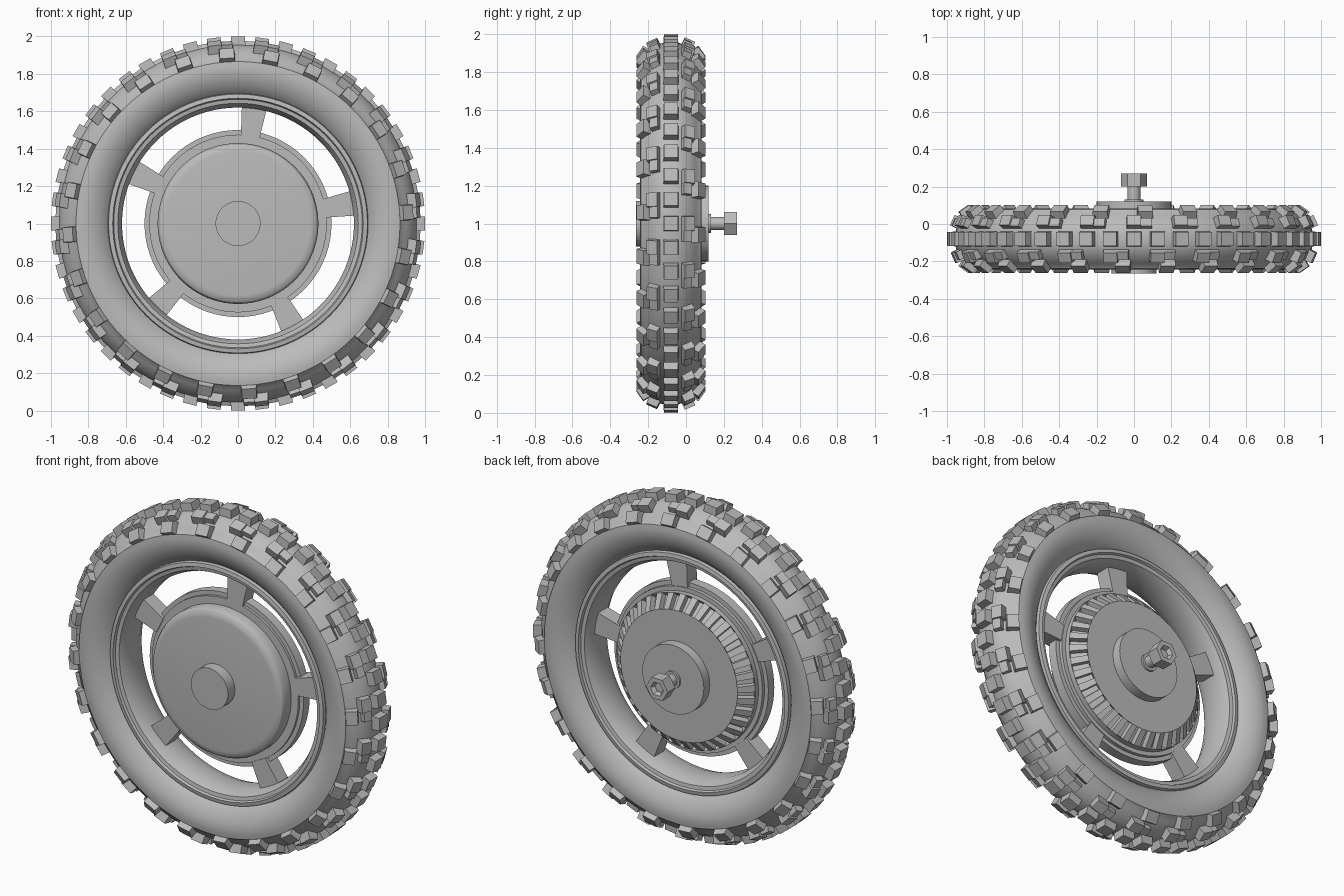
import bpy, bmesh
from math import sin, cos, pi, radians
from mathutils import Vector

cube = bpy.data.objects.get("Cube")
if cube:
    bpy.data.objects.remove(cube, do_unlink=True)

grey = bpy.data.materials.new("plain grey")
grey.use_nodes = True
grey.diffuse_color = (0.5, 0.5, 0.5, 1)
grey.node_tree.nodes["Principled BSDF"].inputs["Base Color"].default_value = (0.5, 0.5, 0.5, 1)

MID = -0.08  # middle plane of the tyre
HUB = Vector((0, 0, 1))


def finish(bm, name, smooth=True):
    bmesh.ops.recalc_face_normals(bm, faces=bm.faces[:])
    mesh = bpy.data.meshes.new(name)
    bm.to_mesh(mesh)
    bm.free()
    mesh.materials.append(grey)
    obj = bpy.data.objects.new(name, mesh)
    bpy.context.collection.objects.link(obj)
    if smooth:
        bpy.ops.object.select_all(action='DESELECT')
        obj.select_set(True)
        bpy.context.view_layer.objects.active = obj
        bpy.ops.object.shade_smooth_by_angle(angle=radians(28))
    return obj


def lathe(profile, segments, closed=False):
    """Turn a (radius, y) profile around the axle."""
    bm = bmesh.new()
    rings = []
    for i in range(segments):
        a = 2 * pi * i / segments
        rings.append([bm.verts.new(HUB + Vector((r * cos(a), y, r * sin(a)))) for r, y in profile])
    count = len(profile)
    for i in range(segments):
        here, there = rings[i], rings[(i + 1) % segments]
        for j in range(count if closed else count - 1):
            k = (j + 1) % count
            bm.faces.new((here[j], here[k], there[k], there[j]))
    bmesh.ops.remove_doubles(bm, verts=bm.verts[:], dist=1e-5)
    bmesh.ops.recalc_face_normals(bm, faces=bm.faces[:])
    return bm


def mirrored(half):
    """Mirror a (radius, offset) half profile across the middle plane."""
    return [(r, MID + o) for r, o in half] + [(r, MID - o) for r, o in reversed(half)]


def block(bm, origin, axes, base, top, height):
    """Tapered block: base and top are (tangent, across) sizes."""
    t, a, n = axes
    rows = []
    for (w, d), h in ((base, -0.012), (top, height)):
        rows.append([bm.verts.new(origin + t * (sx * w / 2) + a * (sy * d / 2) + n * h)
                     for sx, sy in ((-1, -1), (1, -1), (1, 1), (-1, 1))])
    low, high = rows
    bm.faces.new(low)
    bm.faces.new(high)
    for i in range(4):
        j = (i + 1) % 4
        bm.faces.new((low[i], low[j], high[j], high[i]))


# Tyre carcass with a small ledge below the tread
tyre = [(0.957, 0.03), (0.947, 0.065), (0.925, 0.1), (0.895, 0.132), (0.87, 0.15),
        (0.866, 0.158), (0.84, 0.162), (0.81, 0.162), (0.775, 0.153), (0.74, 0.137),
        (0.71, 0.115), (0.692, 0.095)]
finish(lathe(mirrored(tyre), 96, closed=True), "tyre")

# Rim with raised lips
rim = [(0.7, 0.08), (0.692, 0.118), (0.67, 0.122), (0.664, 0.108), (0.643, 0.104),
       (0.636, 0.09), (0.62, 0.05)]
finish(lathe(mirrored(rim), 96, closed=True), "rim")

# Tread knobs: centre row, then staggered middle and shoulder rows
COUNT = 48
bm = bmesh.new()


def knob(step, radius, offset, tilt, size, height):
    a = pi / 2 + 2 * pi * step / COUNT
    radial = Vector((cos(a), 0, sin(a)))
    side = Vector((0, 1, 0))
    tangent = Vector((-sin(a), 0, cos(a)))
    n = radial * cos(tilt) + side * sin(tilt)
    across = side * cos(tilt) - radial * sin(tilt)
    origin = HUB + radial * radius + side * (MID + offset)
    w, d = size
    block(bm, origin, (tangent, across, n), (w, d), (w * 0.92, d * 0.92), height)


for i in range(COUNT):
    knob(i, 0.957, 0, 0, (0.08, 0.08), 0.043)
    s = 1 if i % 2 else -1
    knob(i + 0.5, 0.893, s * 0.137, s * radians(55), (0.085, 0.07), 0.033)
    knob(i, 0.935, -s * 0.085, -s * radians(24), (0.08, 0.065), 0.04)
    knob(i + 0.5, 0.937, s * 0.078, s * radians(24), (0.07, 0.05), 0.032)
finish(bm, "tread_knobs", smooth=False)

# Hub drum: rounded front cap, central flange, tapered rear cover
drum = [(0, -0.2), (0.385, -0.2), (0.405, -0.197), (0.421, -0.187), (0.43, -0.17),
        (0.43, -0.12), (0.475, -0.12), (0.475, -0.105), (0.5, -0.105), (0.5, -0.05),
        (0.475, -0.05), (0.475, -0.03), (0.45, -0.03), (0.45, 0), (0.38, 0.065), (0, 0.065)]
hub = lathe(drum, 72)
taper = []
for f in hub.faces:
    c = f.calc_center_median() - HUB
    if 0.01 < c.y < 0.06 and c.xz.length > 0.39:
        taper.append((c.xz.angle_signed(Vector((1, 0)).xy), f))
taper.sort(key=lambda item: item[0])
# Cooling pockets in every second taper face
bmesh.ops.inset_individual(hub, faces=[f for _, f in taper[::2]], thickness=0.004, depth=-0.03)
finish(hub, "hub_drum")

# Five flared spokes
bm = bmesh.new()
for i in range(5):
    a = radians(82 + 72 * i)
    radial = Vector((cos(a), 0, sin(a)))
    tangent = Vector((-sin(a), 0, cos(a)))
    block(bm, HUB + radial * 0.48 + Vector((0, MID, 0)), (tangent, Vector((0, 1, 0)), radial),
          (0.1, 0.09), (0.135, 0.09), 0.15)
finish(bm, "spokes", smooth=False)


def disc(name, radius, y0, y1, segments=48):
    finish(lathe([(0, y0), (radius, y0), (radius, y1), (0, y1)], segments), name)


# Axle hardware
disc("front_axle_cap", 0.12, -0.265, -0.19)
disc("rear_hub_plate", 0.2, 0.05, 0.12)
disc("axle_washer", 0.05, 0.11, 0.132, 32)
disc("axle_shaft", 0.035, 0.11, 0.245, 32)
nut = [(0.07, 0.2), (0.07, 0.27), (0.042, 0.27), (0.03, 0.25), (0.03, 0.2)]
finish(lathe(nut, 6, closed=True), "axle_nut", smooth=False)
